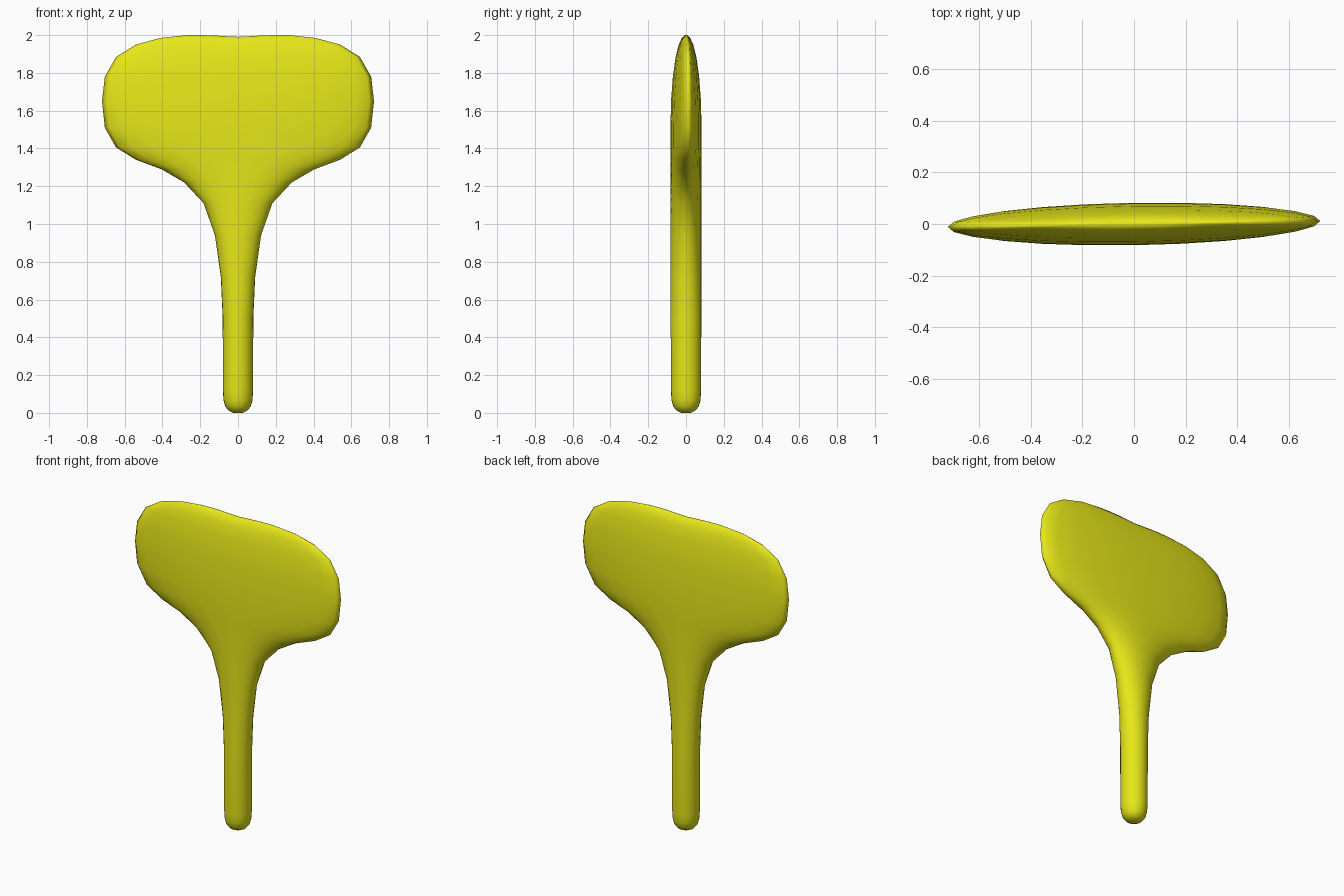
import bpy, bmesh, math

if "Cube" in bpy.data.objects:
    bpy.data.objects.remove(bpy.data.objects["Cube"])

SIDES = 24
TILT = 0.016  # the blade is turned very slightly about z

# Paddle rings from bottom to top: height, half width, half depth
RINGS = [
    (0.00, 0.025, 0.025), (0.012, 0.05, 0.05), (0.035, 0.068, 0.068),
    (0.07, 0.077, 0.077), (0.12, 0.08, 0.08), (0.50, 0.081, 0.081),
    (0.72, 0.091, 0.081), (0.94, 0.122, 0.081), (1.11, 0.182, 0.081),
    (1.22, 0.285, 0.081), (1.29, 0.405, 0.081), (1.34, 0.54, 0.081),
    (1.405, 0.645, 0.082), (1.51, 0.705, 0.082), (1.65, 0.72, 0.079),
    (1.78, 0.705, 0.069), (1.885, 0.645, 0.054), (1.95, 0.54, 0.038),
    (1.985, 0.41, 0.022), (2.00, 0.27, 0.007),
]


def ring(bm, z, w, d):
    verts = []
    for i in range(SIDES):
        a = 2 * math.pi * i / SIDES
        x = w * math.cos(a)
        y = d * math.sin(a) + TILT * x
        # shallow dip in the middle of the top edge
        dip = 0.009 * max(0, (z - 1.9) / 0.1) * math.exp(-(x / 0.1) ** 2)
        verts.append(bm.verts.new((x, y, z - dip)))
    return verts


# One continuous skin: round handle flowing into a flat blade
bm = bmesh.new()
rings = [ring(bm, *r) for r in RINGS]
for lo, hi in zip(rings, rings[1:]):
    for i in range(SIDES):
        j = (i + 1) % SIDES
        bm.faces.new((lo[i], lo[j], hi[j], hi[i]))
bm.faces.new(rings[0][::-1])
# Top edge closed by strips running across its thickness
top = rings[-1]
half = SIDES // 2
for i in range(half):
    a, b, c, d = top[i], top[i + 1], top[-i - 1], top[-i]
    quad = list(dict.fromkeys((a, b, c, d) if i else (a, b, c)))
    if len(quad) > 2:
        bm.faces.new(quad)
bmesh.ops.recalc_face_normals(bm, faces=bm.faces)

mesh = bpy.data.meshes.new("paddle")
bm.to_mesh(mesh)
bm.free()
mesh.shade_smooth()
paddle = bpy.data.objects.new("paddle", mesh)
bpy.context.collection.objects.link(paddle)

# Yellow finish
mat = bpy.data.materials.new("yellow")
mat.diffuse_color = (0.8, 0.8, 0.01, 1)
mat.use_nodes = True
mat.node_tree.nodes["Principled BSDF"].inputs["Base Color"].default_value = mat.diffuse_color
mesh.materials.append(mat)
